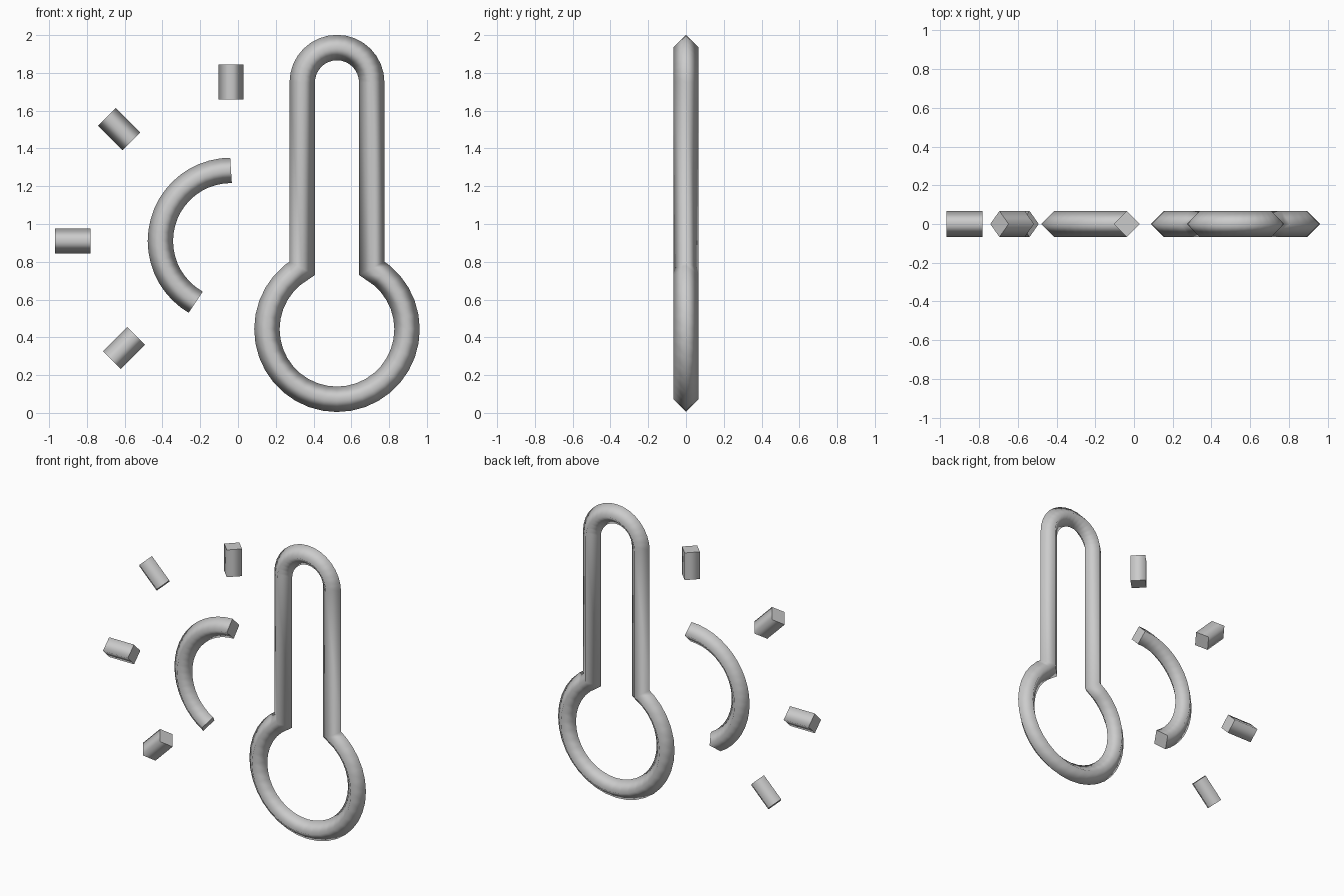
import bpy, bmesh, math
from mathutils import Vector

if "Cube" in bpy.data.objects:
    bpy.data.objects.remove(bpy.data.objects["Cube"])

R = 0.067  # tube radius

grey = bpy.data.materials.new("light grey")
grey.diffuse_color = (0.6, 0.6, 0.6, 1)
grey.use_nodes = True
grey.node_tree.nodes["Principled BSDF"].inputs["Base Color"].default_value = grey.diffuse_color


def arc(cx, cz, r, a0, a1, n):
    """Points on an arc in the XZ plane, angles in degrees."""
    angles = [math.radians(a0 + (a1 - a0) * i / n) for i in range(n + 1)]
    return [Vector((cx + r * math.cos(a), 0, cz + r * math.sin(a))) for a in angles]


def tube(name, path, closed=False):
    """Sweep a diamond section along a flat path with mitred corners."""
    bm = bmesh.new()
    n = len(path)
    rings = []
    for i, p in enumerate(path):
        before = path[i - 1] if closed or i > 0 else None
        after = path[(i + 1) % n] if closed or i < n - 1 else None
        d0 = (p - before).normalized() if before is not None else None
        d1 = (after - p).normalized() if after is not None else None
        d0, d1 = d0 or d1, d1 or d0
        t = (d0 + d1).normalized()
        side = Vector((-t.z, 0, t.x)) * R / max(t.dot(d0), 0.4)
        depth = Vector((0, R, 0))
        rings.append([bm.verts.new(p + o) for o in (side, depth, -side, -depth)])
    for i in range(n if closed else n - 1):
        a, b = rings[i], rings[(i + 1) % n]
        for k in range(4):
            f = bm.faces.new((a[k], a[(k + 1) % 4], b[(k + 1) % 4], b[k]))
            f.smooth = True
    if not closed:
        # flat end caps with crisp rims
        for ring in (rings[0], rings[-1]):
            cap = bm.faces.new(ring)
            for e in cap.edges:
                e.smooth = False
    bmesh.ops.recalc_face_normals(bm, faces=bm.faces)
    mesh = bpy.data.meshes.new(name)
    bm.to_mesh(mesh)
    bm.free()
    mesh.materials.append(grey)
    obj = bpy.data.objects.new(name, mesh)
    bpy.context.collection.objects.link(obj)
    return obj


# Thermometer outline: rounded stem top joined to a round bulb
cx, bulb_z, bulb_r, stem_r, top_z = 0.524, 0.443, 0.371, 0.184, 1.75
join = math.degrees(math.acos(stem_r / bulb_r))
outline = arc(cx, top_z, stem_r, 0, 180, 16)
outline += arc(cx, bulb_z, bulb_r, 180 - join, 360 + join, 30)
tube("thermometer_outline", outline, closed=True)

# Sun: partial disc outline and four rays
sx, sz = -0.037, 0.91
tube("sun_arc", arc(sx, sz, 0.374, 90, 240, 20))
for i, (angle, r0, r1) in enumerate([(90, 0.75, 0.935), (135, 0.745, 0.93),
                                     (180, 0.745, 0.932), (225, 0.71, 0.892)]):
    a = math.radians(angle)
    d = Vector((math.cos(a), 0, math.sin(a)))
    c = Vector((sx, 0, sz))
    tube(f"sun_ray_{i + 1}", [c + d * r0, c + d * r1])
